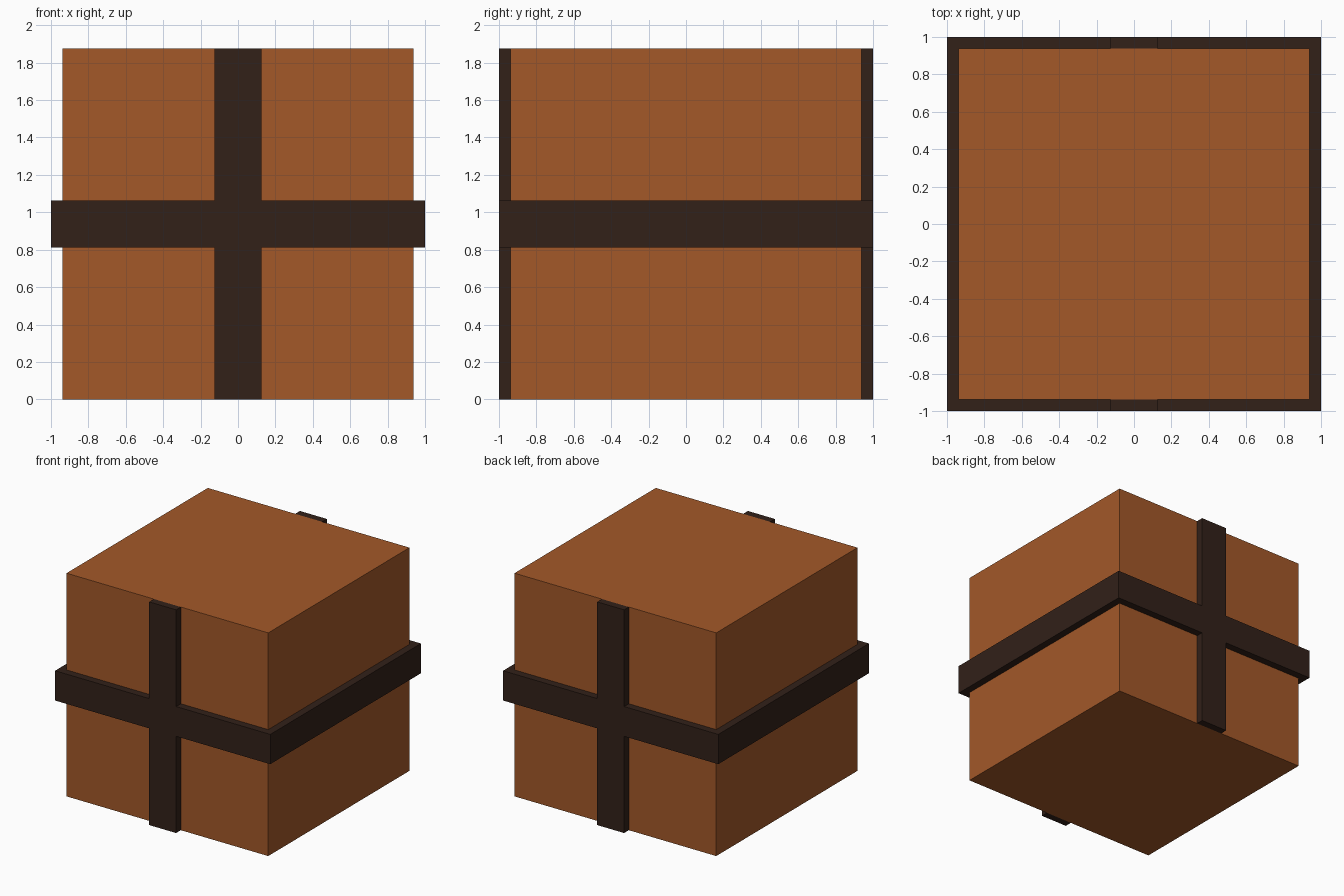
import bpy

if "Cube" in bpy.data.objects:
    bpy.data.objects.remove(bpy.data.objects["Cube"])


def material(name, rgb):
    mat = bpy.data.materials.new(name)
    mat.diffuse_color = (*rgb, 1.0)
    mat.use_nodes = True
    mat.node_tree.nodes["Principled BSDF"].inputs["Base Color"].default_value = mat.diffuse_color
    return mat


def box(name, lo, hi, mat):
    centre = [(a + b) / 2 for a, b in zip(lo, hi)]
    size = [b - a for a, b in zip(lo, hi)]
    bpy.ops.mesh.primitive_cube_add(size=1, location=centre)
    obj = bpy.context.object
    obj.name = name
    obj.scale = size
    bpy.ops.object.transform_apply(location=False, rotation=False, scale=True)
    obj.data.materials.append(mat)
    return obj


brown = material("cardboard_brown", (0.366, 0.098, 0.022))
dark = material("dark_strap", (0.032, 0.015, 0.0097))

BODY = 0.9375           # half width of the box
TOP = 2 * BODY          # box height
OUT = 1.0               # outer face of the straps
HALF = 0.125            # half strap width
BAND_LO, BAND_HI = BODY - HALF, BODY + HALF

# Main box
box("box_body", (-BODY, -BODY, 0), (BODY, BODY, TOP), brown)

# Horizontal strap all the way round
box("horizontal_strap", (-OUT, -OUT, BAND_LO), (OUT, OUT, BAND_HI), dark)

# Vertical straps on front and back, above and below the horizontal strap
for side, y0, y1 in (("front", -OUT, -BODY), ("back", BODY, OUT)):
    for level, z0, z1 in (("lower", 0, BAND_LO), ("upper", BAND_HI, TOP)):
        box(f"{side}_{level}_strap", (-HALF, y0, z0), (HALF, y1, z1), dark)
